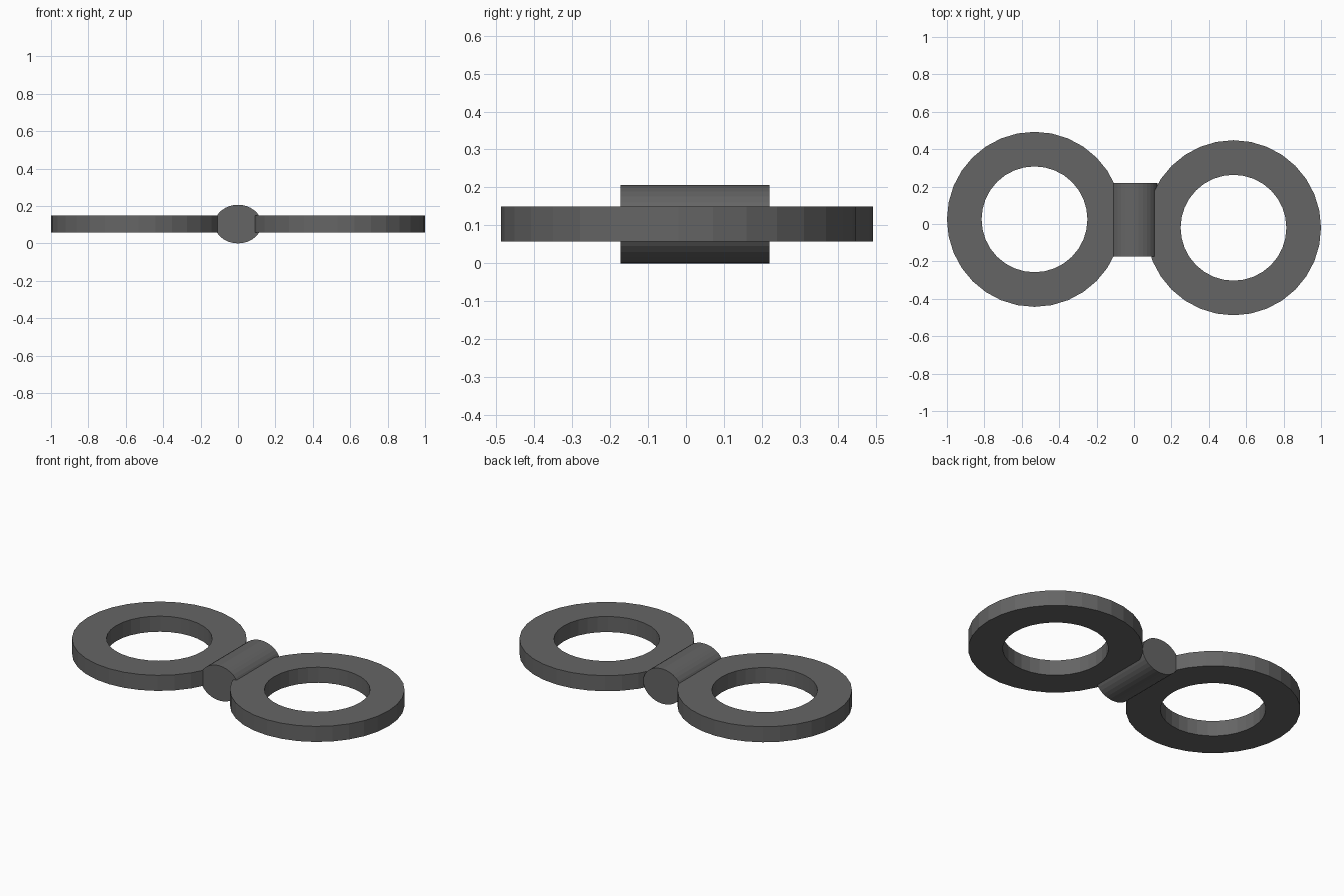
import bpy
import bmesh
from math import sin, cos, pi

cube = bpy.data.objects.get("Cube")
if cube:
    bpy.data.objects.remove(cube, do_unlink=True)

# Single dark grey plastic
GREY = (0.13, 0.13, 0.13, 1)
mat = bpy.data.materials.new("dark_grey")
mat.use_nodes = True
mat.diffuse_color = GREY
bsdf = next(n for n in mat.node_tree.nodes if n.type == 'BSDF_PRINCIPLED')
bsdf.inputs["Base Color"].default_value = GREY
bsdf.inputs["Roughness"].default_value = 0.6

SIDES = 32


def add_object(name, bm, location):
    bmesh.ops.recalc_face_normals(bm, faces=bm.faces)
    mesh = bpy.data.meshes.new(name)
    bm.to_mesh(mesh)
    bm.free()
    mesh.materials.append(mat)
    obj = bpy.data.objects.new(name, mesh)
    obj.location = location
    bpy.context.collection.objects.link(obj)
    return obj


def flat_ring(name, location, outer, inner, height):
    """Rectangular section swept round the vertical axis."""
    bm = bmesh.new()
    h = height / 2
    section = [(outer, -h), (outer, h), (inner, h), (inner, -h)]
    loops = []
    for i in range(SIDES):
        a = 2 * pi * i / SIDES
        loops.append([bm.verts.new((r * cos(a), r * sin(a), z)) for r, z in section])
    for i, loop in enumerate(loops):
        after = loops[(i + 1) % SIDES]
        for j in range(4):
            k = (j + 1) % 4
            bm.faces.new((loop[j], after[j], after[k], loop[k]))
    return add_object(name, bm, location)


def oval_bar(name, location, half_width, half_height, length):
    """Elliptical cylinder lying along y."""
    bm = bmesh.new()
    ends = []
    for y in (-length / 2, length / 2):
        ends.append([bm.verts.new((half_width * cos(2 * pi * i / SIDES), y,
                                   half_height * sin(2 * pi * i / SIDES)))
                     for i in range(SIDES)])
    for end in ends:
        bm.faces.new(end)
    front, back = ends
    for i in range(SIDES):
        k = (i + 1) % SIDES
        bm.faces.new((front[i], front[k], back[k], back[i]))
    return add_object(name, bm, location)


# Two slightly staggered rings joined by the hinge bar
flat_ring("left_ring", (0.532, -0.02, 0.104), 0.468, 0.283, 0.092)
flat_ring("right_ring", (-0.532, 0.025, 0.104), 0.468, 0.283, 0.092)
oval_bar("hinge_bar", (0, 0.024, 0.103), 0.125, 0.103, 0.393)
